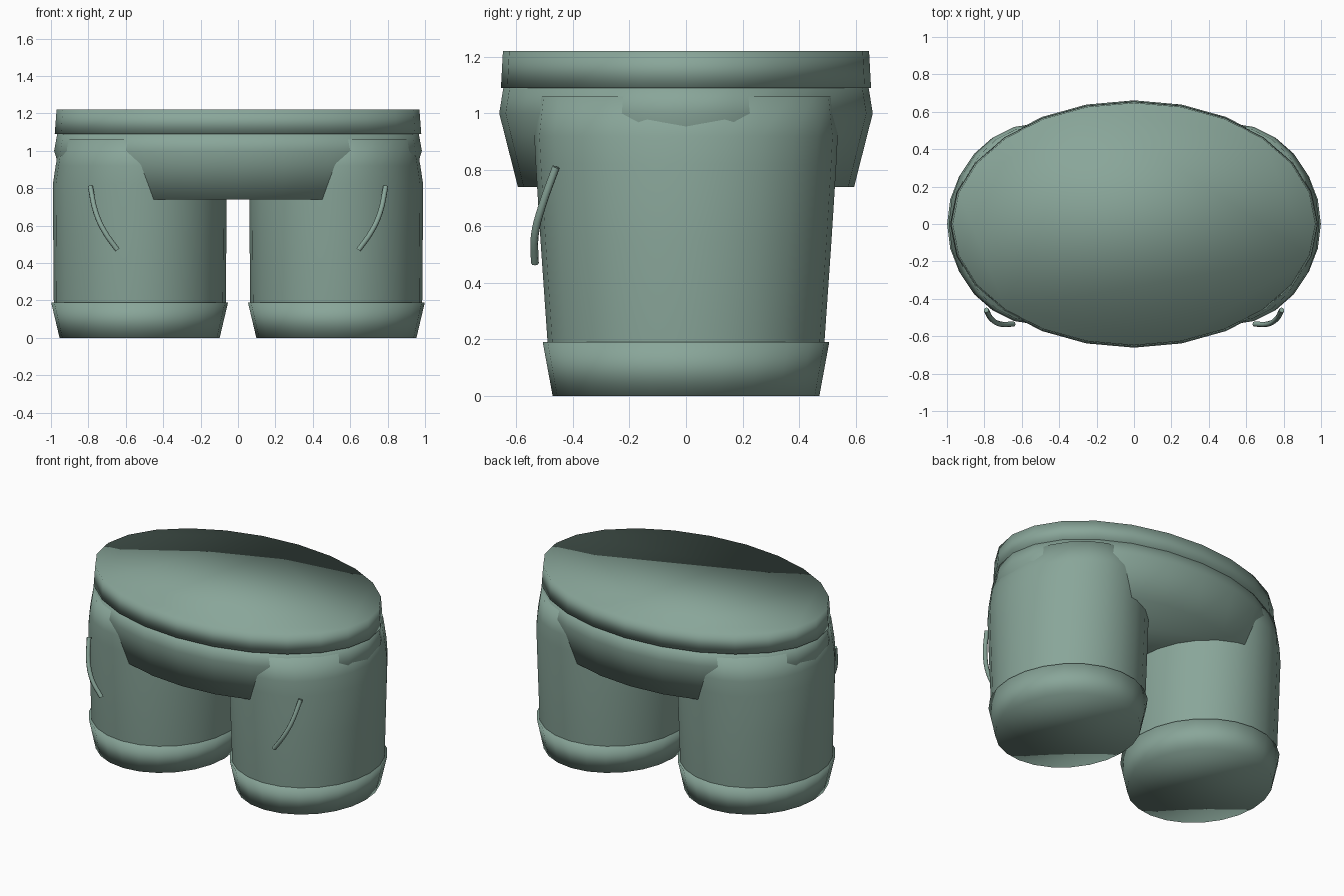
import bpy, bmesh
from math import sin, cos, tau

if "Cube" in bpy.data.objects:
    bpy.data.objects.remove(bpy.data.objects["Cube"])

SIDES = 24

# Muted green cloth
cloth = bpy.data.materials.new("green_cloth")
cloth.diffuse_color = (0.25, 0.38, 0.32, 1)
cloth.use_nodes = True
cloth.node_tree.nodes["Principled BSDF"].inputs["Base Color"].default_value = cloth.diffuse_color


def loft(name, rings, cx=0.0):
    """Closed stack of ellipses; each ring is (z, x radius, y radius)."""
    bm = bmesh.new()
    loops = [[bm.verts.new((cx + rx * cos(tau * i / SIDES), ry * sin(tau * i / SIDES), z))
              for i in range(SIDES)] for z, rx, ry in rings]
    for a, b in zip(loops, loops[1:]):
        for i in range(SIDES):
            j = (i + 1) % SIDES
            bm.faces.new((a[i], a[j], b[j], b[i]))
    bm.faces.new(loops[0][::-1])
    bm.faces.new(loops[-1])
    for f in bm.faces:
        f.smooth = True
    me = bpy.data.meshes.new(name)
    bm.to_mesh(me)
    bm.free()
    me.materials.append(cloth)
    ob = bpy.data.objects.new(name, me)
    bpy.context.collection.objects.link(ob)
    return ob


def piping(name, pts, radius):
    """Thin round tube through the given points."""
    cu = bpy.data.curves.new(name, 'CURVE')
    cu.dimensions = '3D'
    cu.bevel_depth = radius
    cu.bevel_resolution = 2
    cu.use_fill_caps = True
    cu.resolution_u = 4
    sp = cu.splines.new('BEZIER')
    sp.bezier_points.add(len(pts) - 1)
    for p, co in zip(sp.bezier_points, pts):
        p.co = co
        p.handle_left_type = p.handle_right_type = 'AUTO'
    cu.materials.append(cloth)
    ob = bpy.data.objects.new(name, cu)
    bpy.context.collection.objects.link(ob)
    return ob


# Waistband and hips
loft("waistband", [(1.09, 0.98, 0.655), (1.22, 0.97, 0.648)])
loft("hips", [(0.74, 0.905, 0.595), (1.0, 0.983, 0.661), (1.10, 0.965, 0.645)])

# Legs, hem cuffs and pocket seams on both sides
for side, s in (("left", 1), ("right", -1)):
    loft(side + "_leg", [(0.1, 0.45, 0.48), (0.19, 0.46, 0.49), (0.55, 0.463, 0.515),
                         (0.82, 0.465, 0.532), (0.92, 0.45, 0.537), (1.06, 0.425, 0.522)], s * 0.525)
    loft(side + "_cuff", [(0, 0.428, 0.472), (0.19, 0.473, 0.507)], s * 0.526)
    piping(side + "_pocket_seam", [(s * 0.79, -0.46, 0.81), (s * 0.76, -0.51, 0.67),
                                   (s * 0.715, -0.535, 0.57), (s * 0.645, -0.535, 0.47)], 0.014)
